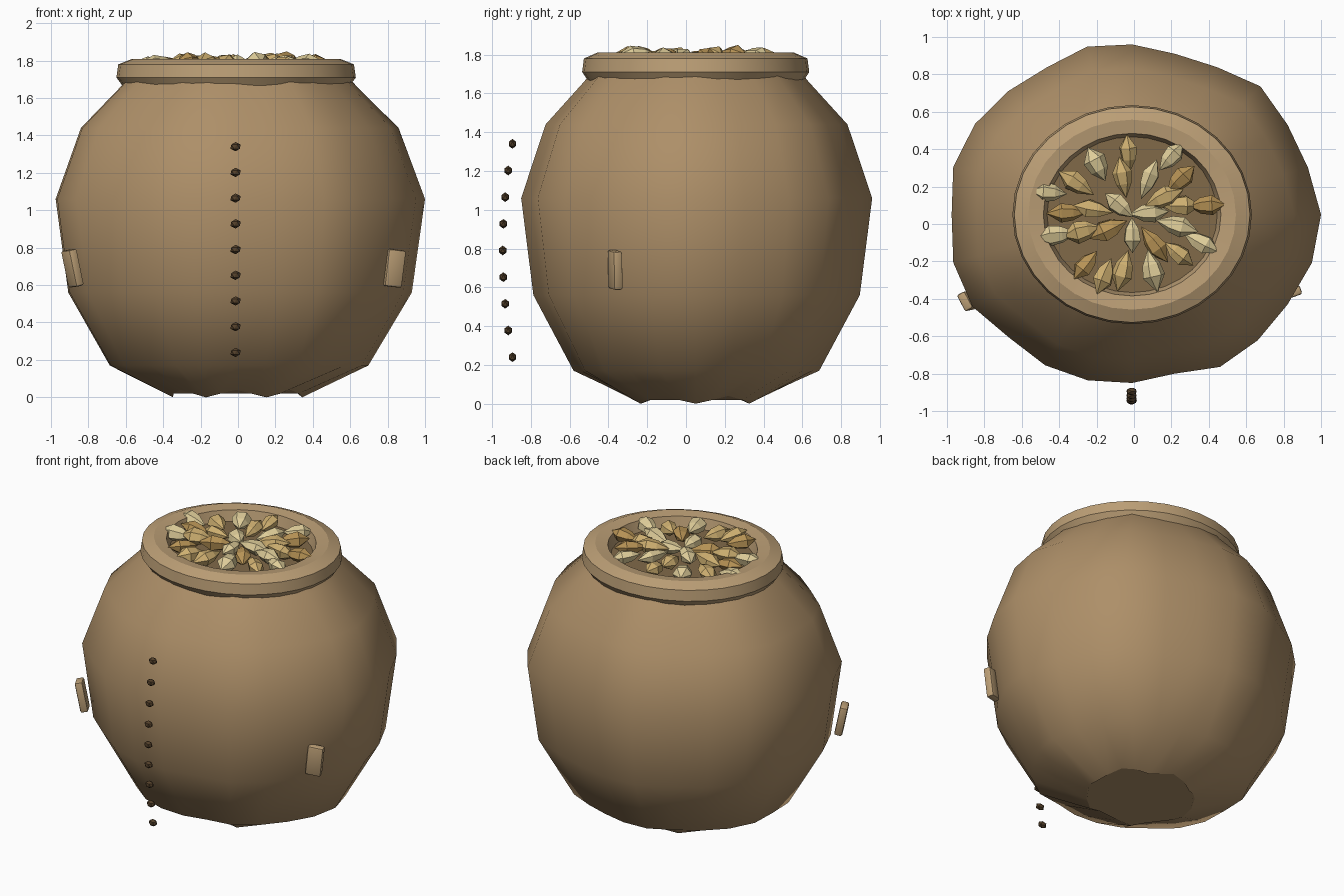
import bpy, bmesh, math, random
from mathutils import Matrix, Vector, Euler

if "Cube" in bpy.data.objects:
    bpy.data.objects.remove(bpy.data.objects["Cube"])

random.seed(4)
CX, CY = -0.01, 0.05


def mat(name, srgb):
    m = bpy.data.materials.new(name)
    m.diffuse_color = (*[(c / 255) ** 2.2 for c in srgb], 1)
    m.use_nodes = True
    m.node_tree.nodes["Principled BSDF"].inputs["Base Color"].default_value = m.diffuse_color
    return m


def make(name, bm, material, smooth=None):
    me = bpy.data.meshes.new(name)
    bm.to_mesh(me)
    bm.free()
    ob = bpy.data.objects.new(name, me)
    bpy.context.collection.objects.link(ob)
    me.materials.append(material)
    if smooth:
        bpy.ops.object.select_all(action='DESELECT')
        ob.select_set(True)
        bpy.context.view_layer.objects.active = ob
        bpy.ops.object.shade_smooth_by_angle(angle=math.radians(smooth))
    return ob


def bridge(bm, rings, closed=False):
    n = len(rings[0])
    pairs = list(zip(rings, rings[1:])) + ([(rings[-1], rings[0])] if closed else [])
    for a, b in pairs:
        for i in range(n):
            j = (i + 1) % n
            bm.faces.new((a[i], a[j], b[j], b[i]))


cloth = mat("cloth", (172, 142, 104))
trim = mat("trim", (186, 157, 117))
thread = mat("thread", (84, 66, 46))
bed_mat = mat("bed", (128, 105, 74))
golds = [mat("grain_pale", (222, 204, 152)), mat("grain_gold", (205, 174, 112)),
         mat("grain_dark", (182, 146, 86))]

# Sack body: lumpy outline scaled up a barrel profile, wavy foot
outline = [1.01, .973, .96, .97, .91, .89, .91, .93, .91, .935, .97, .99,
           .965, .99, .985, .93, .93, .917, .90, .88, .94, .95, .96, .995]
profile = [(.35, .02), (.70, .17), (.93, .56), (1, 1.06), (.86, 1.44),
           (.64, 1.66), (.57, 1.74)]
bm = bmesh.new()
rings = []
for k, (r, z) in enumerate(profile):
    ring = []
    for i, o in enumerate(outline):
        a = math.tau * i / 24
        dz = .02 * math.cos(6 * a + math.pi) if k == 0 else 0
        ring.append(bm.verts.new((CX + r * o * math.cos(a), CY + r * o * math.sin(a), z + dz)))
    rings.append(ring)
bridge(bm, rings)
bm.faces.new(rings[0])
make("sack_body", bm, cloth, 50)

# Rolled rim
section = [(.60, 1.655), (.64, 1.71), (.63, 1.78), (.555, 1.81),
           (.475, 1.80), (.455, 1.73), (.50, 1.66)]
bm = bmesh.new()
rings = [[bm.verts.new((CX + r * math.cos(math.tau * i / 32),
                        CY + r * .915 * math.sin(math.tau * i / 32), z)) for i in range(32)]
         for r, z in section]
bridge(bm, rings, True)
make("rolled_rim", bm, trim, 25)

# Bed beneath the grains
bm = bmesh.new()
bmesh.ops.create_circle(bm, cap_ends=True, segments=24, radius=.5,
                        matrix=Matrix.Translation((CX, CY, 1.73)) @ Matrix.Diagonal((1, .915, 1, 1)))
make("grain_bed", bm, bed_mat)

# Faceted grains fanned out from the middle
spots = [(-.03, .38), (-.2, .32), (.2, .36), (.25, .24), (-.46, .17), (-.31, .22), (-.06, .25),
         (.08, .24), (-.36, .06), (.39, .1), (.16, .14), (-.08, .1), (-.22, .08), (-.42, -.06),
         (-.28, -.04), (-.14, -.03), (-.01, -.06), (.08, .06), (.23, -.01), (.36, -.1),
         (.24, -.16), (.11, -.11), (-.26, -.22), (-.06, -.25), (.1, -.25), (-.16, -.28), (.25, .1)]
for n, (x, y) in enumerate(spots):
    bm = bmesh.new()
    half, w = random.uniform(.095, .12), random.uniform(.05, .062)
    tips = [bm.verts.new((s * half, 0, 0)) for s in (-1, 1)]
    loops = [[bm.verts.new((px, w * f * math.cos(math.tau * i / 6),
                            w * f * .85 * math.sin(math.tau * i / 6))) for i in range(6)]
             for px, f in ((-.035, .8), (.03, 1))]
    bridge(bm, loops)
    for i in range(6):
        bm.faces.new((tips[0], loops[0][i - 1], loops[0][i]))
        bm.faces.new((tips[1], loops[1][i], loops[1][i - 1]))
    bmesh.ops.recalc_face_normals(bm, faces=bm.faces)
    g = make(f"grain_{n:02d}", bm, random.choice(golds))
    g.location = (x, y, 1.785 + random.uniform(-.012, .015))
    g.rotation_euler = (random.uniform(-.5, .5), random.uniform(-.15, .15),
                        math.atan2(y - CY, x - CX) + random.uniform(-.2, .2))

# Row of stitch beads down the front
for n in range(9):
    z = .24 + .1375 * n
    bm = bmesh.new()
    bmesh.ops.create_icosphere(bm, subdivisions=1, radius=1)
    s = make(f"stitch_{n}", bm, thread)
    s.scale = (.031, .022, .025)
    s.location = (-.013, -.945 + .05 * ((z - .79) / .55) ** 2, z)

# Small side tabs
for name, loc, rot in (("right_tab", (.835, -.365, .69), (.06, .11, math.radians(20))),
                       ("left_tab", (-.885, -.41, .69), (.2, -.06, math.radians(-62)))):
    bm = bmesh.new()
    bmesh.ops.create_cube(bm, size=1, matrix=Matrix.Diagonal((.1, .05, .2, 1)))
    bmesh.ops.bevel(bm, geom=bm.edges[:], offset=.012, segments=2, affect='EDGES', profile=.5)
    t = make(name, bm, trim, 40)
    t.location, t.rotation_euler = loc, rot
